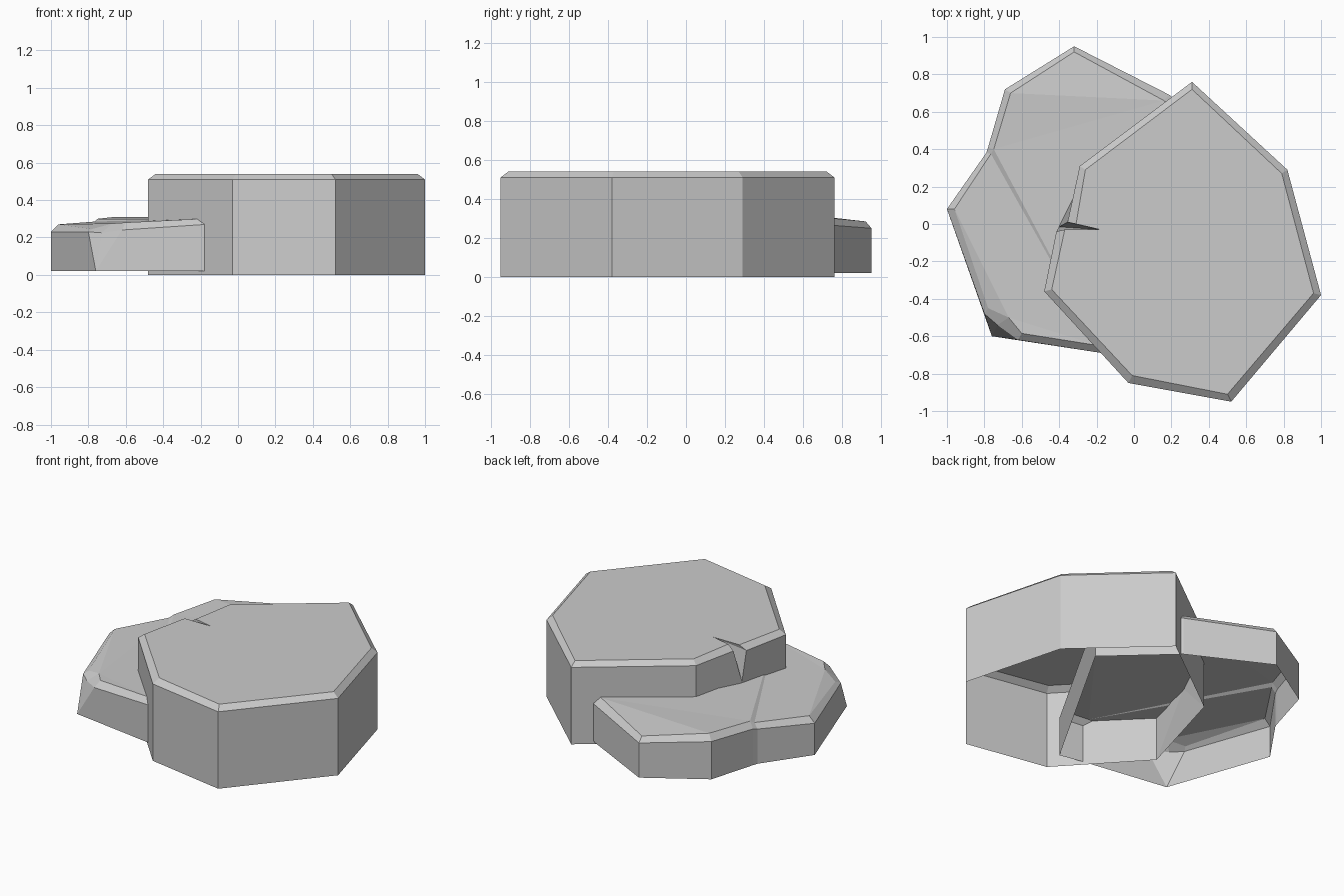
import bpy, bmesh

cube = bpy.data.objects.get("Cube")
if cube:
    bpy.data.objects.remove(cube, do_unlink=True)

stone = bpy.data.materials.new("stone grey")
stone.use_nodes = True
stone.diffuse_color = (0.6, 0.6, 0.6, 1)
stone.node_tree.nodes["Principled BSDF"].inputs["Base Color"].default_value = (0.6, 0.6, 0.6, 1)


def build_slab(name, columns, extra=()):
    """Open-bottomed shell from (foot, rim, top) columns, counter-clockwise."""
    bm = bmesh.new()
    cols = [[bm.verts.new(p) for p in col] for col in columns]
    for a, b in zip(cols, cols[1:] + cols[:1]):
        for i in range(2):
            quad = (a[i], b[i], b[i + 1], a[i + 1])
            bm.faces.new(quad)
    bm.faces.new([c[2] for c in cols])
    for ids in extra:
        bm.faces.new([cols[i][0] for i in ids])
    # Columns that share a point collapse into sharp chips and cracks
    bmesh.ops.remove_doubles(bm, verts=bm.verts, dist=0.0005)
    bmesh.ops.triangulate(bm, faces=[f for f in bm.faces if len(f.verts) > 4])
    mesh = bpy.data.meshes.new(name)
    bm.to_mesh(mesh)
    bm.free()
    mesh.materials.append(stone)
    obj = bpy.data.objects.new(name, mesh)
    bpy.context.collection.objects.link(obj)


def column(outer, inner, base, rim, top):
    return [(*outer, base), (*outer, rim), (*inner, top)]


# Tall slab with a bevelled rim
def tall(outer, inner):
    return column(outer, inner, 0, 0.51, 0.54)


crack_foot = (-0.4, -0.015, 0.31)
crack_tip = (-0.18, -0.03, 0.54)
tall_columns = [
    tall((0.31, 0.76), (0.31, 0.72)),
    tall((-0.29, 0.31), (-0.26, 0.29)),
    # Crack in the rim
    [crack_foot, (-0.355, 0.01, 0.51), (-0.31, 0, 0.54)],
    [crack_foot, crack_tip, crack_tip],
    [crack_foot, (-0.415, -0.04, 0.51), (-0.37, -0.03, 0.54)],
    tall((-0.48, -0.36), (-0.44, -0.35)),
    tall((-0.03, -0.85), (-0.01, -0.81)),
    tall((0.52, -0.95), (0.5, -0.91)),
    tall((1, -0.38), (0.96, -0.37)),
    tall((0.82, 0.29), (0.79, 0.27)),
]
build_slab("tall_slab", tall_columns, extra=[(1, 5, 2)])


# Low slab, its top gently uneven
def low(outer, inner, rim, top):
    return column(outer, inner, 0.02, rim, top)


chip_foot = (-0.76, -0.6, 0.02)
low_columns = [
    low((0.19, 0.69), (0.16, 0.66), 0.27, 0.31),
    low((-0.32, 0.95), (-0.32, 0.92), 0.25, 0.285),
    low((-0.69, 0.72), (-0.66, 0.7), 0.27, 0.31),
    # Small nick in the edge
    low((-0.78, 0.41), (-0.75, 0.4), 0.26, 0.3),
    low((-0.79, 0.38), (-0.765, 0.375), 0.25, 0.285),
    low((-1, 0.08), (-0.96, 0.08), 0.23, 0.27),
    # Chipped corner
    [chip_foot, (-0.8, -0.48, 0.23), (-0.78, -0.45, 0.245)],
    [chip_foot, (-0.73, -0.54, 0.225), (-0.67, -0.5, 0.275)],
    [chip_foot, (-0.62, -0.62, 0.24), (-0.6, -0.585, 0.28)],
    low((-0.17, -0.69), (-0.19, -0.65), 0.27, 0.3),
    low((-0.02, -0.72), (-0.04, -0.68), 0.28, 0.31),
    low((0.58, 0.33), (0.54, 0.32), 0.28, 0.31),
]
build_slab("low_slab", low_columns)
